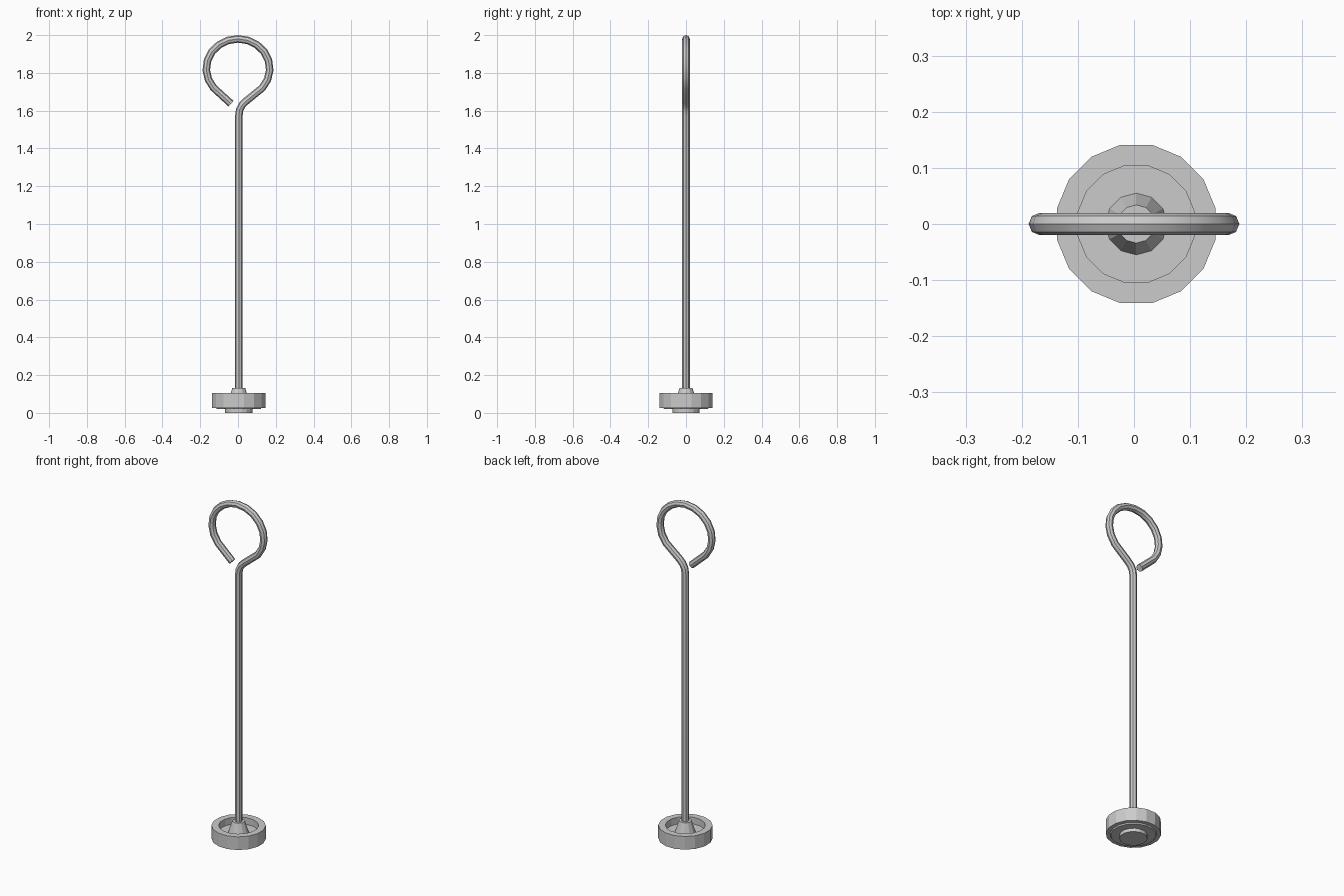
import bpy, bmesh
from math import sin, cos, pi, radians

if "Cube" in bpy.data.objects:
    bpy.data.objects.remove(bpy.data.objects["Cube"])

AXIS_X = 0.004  # rod and base sit slightly right of the ring centre


def lathe(name, profile, sides, phase):
    """Revolve an (r, z) profile; points with r = 0 become poles."""
    bm = bmesh.new()
    rings = []
    for r, z in profile:
        if r == 0:
            rings.append([bm.verts.new((0, 0, z))] * sides)
        else:
            rings.append([bm.verts.new((r * cos(phase + 2 * pi * i / sides),
                                        r * sin(phase + 2 * pi * i / sides), z))
                          for i in range(sides)])
    for a, b in zip(rings, rings[1:]):
        for i in range(sides):
            j = (i + 1) % sides
            bm.faces.new(list(dict.fromkeys((a[i], a[j], b[j], b[i]))))
    bmesh.ops.recalc_face_normals(bm, faces=bm.faces[:])
    mesh = bpy.data.meshes.new(name)
    bm.to_mesh(mesh)
    bm.free()
    obj = bpy.data.objects.new(name, mesh)
    obj.location.x = AXIS_X
    bpy.context.collection.objects.link(obj)
    return obj


# Cup-shaped base with small foot underneath and a recess on top
lathe("base_cup", [(0, 0), (0.073, 0), (0.073, 0.02), (0.118, 0.02), (0.122, 0.027),
                   (0.144, 0.027), (0.144, 0.104), (0.106, 0.104),
                   (0.106, 0.065), (0, 0.065)], 16, pi / 16)

# Conical socket holding the rod
lathe("rod_socket", [(0, 0.06), (0.055, 0.065), (0.034, 0.132), (0, 0.132)], 12, 0)

# Bent rod: straight shaft, bend, then an open ring
path = [(AXIS_X, 0.08), (AXIS_X, 1.57), (0.009, 1.605), (0.022, 1.63), (0.043, 1.651)]
steps = 14
for i in range(steps + 1):
    a = radians(-40 + 260 * i / steps)
    path.append((0.168 * cos(a), 1.822 + 0.158 * sin(a)))
path.append((-0.037, 1.637))

curve = bpy.data.curves.new("ring_rod", 'CURVE')
curve.dimensions = '3D'
curve.bevel_depth = 0.02
curve.bevel_resolution = 2
curve.use_fill_caps = True
spline = curve.splines.new('POLY')
spline.points.add(len(path) - 1)
for p, (x, z) in zip(spline.points, path):
    p.co = (x, 0, z, 1)
rod = bpy.data.objects.new("ring_rod", curve)
bpy.context.collection.objects.link(rod)
bpy.context.view_layer.objects.active = rod
rod.select_set(True)
bpy.ops.object.convert(target='MESH')
bpy.ops.object.shade_smooth_by_angle(angle=radians(40))
